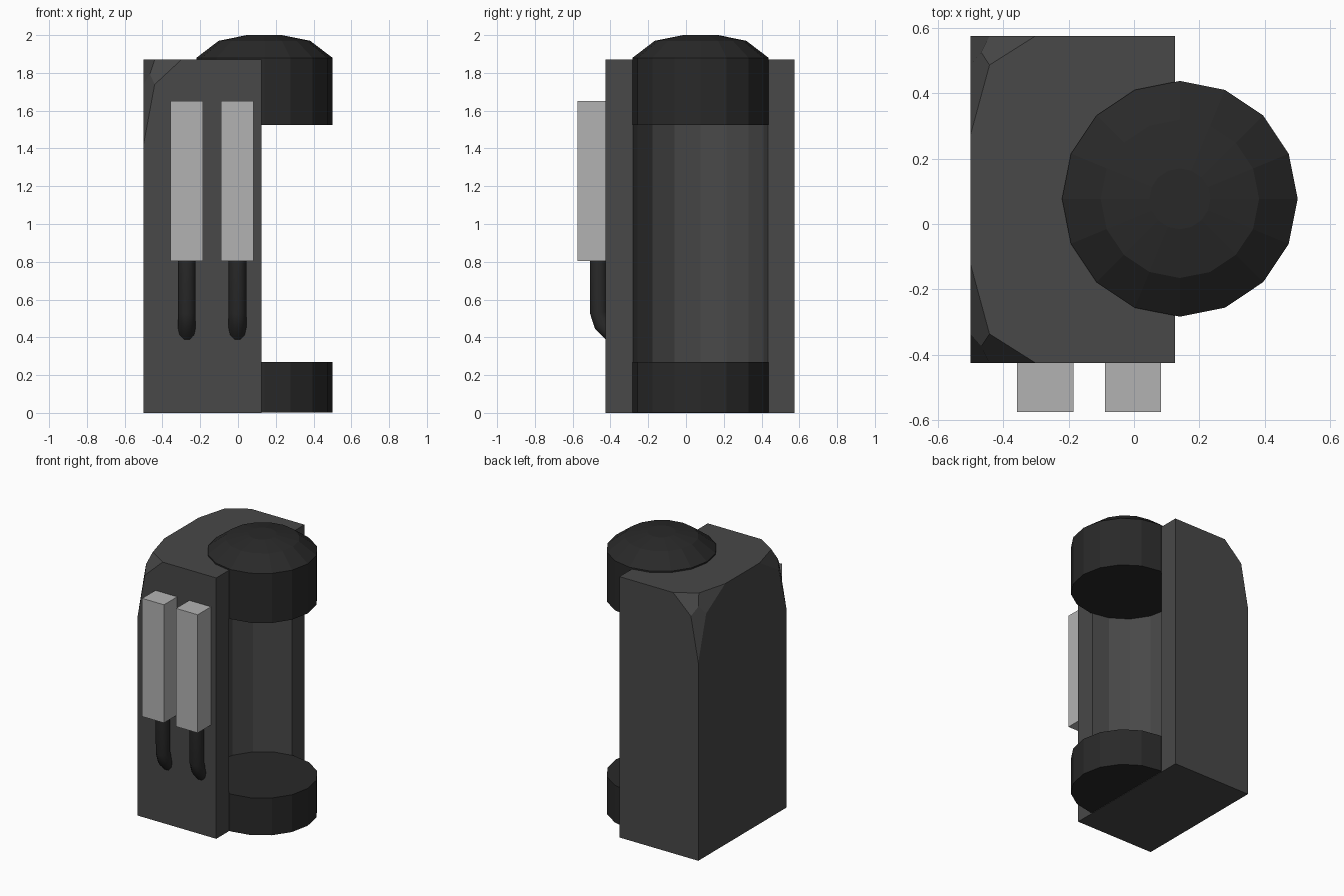
import bpy, bmesh, math
from mathutils import Vector

if "Cube" in bpy.data.objects:
    bpy.data.objects.remove(bpy.data.objects["Cube"])

CX, CY, R = 0.14, 0.077, 0.36      # axis and radius of the round canister


def material(name, v):
    m = bpy.data.materials.new(name)
    m.diffuse_color = (v, v, v, 1)
    m.use_nodes = True
    m.node_tree.nodes["Principled BSDF"].inputs["Base Color"].default_value = m.diffuse_color
    return m


GREY = material("body_grey", 0.065)
DARK = material("dark_metal", 0.022)
PALE = material("pale_grey", 0.45)


def finish(name, bm, mat):
    bmesh.ops.recalc_face_normals(bm, faces=bm.faces[:])
    me = bpy.data.meshes.new(name)
    bm.to_mesh(me)
    bm.free()
    ob = bpy.data.objects.new(name, me)
    bpy.context.collection.objects.link(ob)
    me.materials.append(mat)
    return ob


def box_bm(lo, hi):
    bm = bmesh.new()
    bmesh.ops.create_cube(bm, size=1)
    lo, hi = Vector(lo), Vector(hi)
    for v in bm.verts:
        v.co = (lo + hi) / 2 + v.co * (hi - lo)
    return bm


def lathe(name, rings, mat, n=16):
    """Capped faceted solid around the canister axis from (radius, z) rings."""
    bm = bmesh.new()
    loops = [[bm.verts.new((CX + r * math.cos(2 * math.pi * i / n),
                            CY + r * math.sin(2 * math.pi * i / n), z))
              for i in range(n)] for r, z in rings]
    for a, b in zip(loops, loops[1:]):
        for i in range(n):
            j = (i + 1) % n
            bm.faces.new((a[i], a[j], b[j], b[i]))
    bm.faces.new(loops[0])
    bm.faces.new(loops[-1])
    return finish(name, bm, mat)


# Main body: the two upper left corners are rounded with a stretched corner bevel
lo, hi = Vector((-0.5, -0.425, 0)), Vector((0.125, 0.575, 1.87))
stretch = Vector((0.2, 0.305, 0.45))
bm = box_bm([a / s for a, s in zip(lo, stretch)], [a / s for a, s in zip(hi, stretch)])
corners = [v for v in bm.verts if v.co.x < 0 and v.co.z > 1]
bmesh.ops.bevel(bm, geom=corners, offset=1, offset_type='OFFSET', segments=2,
                profile=0.5, affect='VERTICES')
bmesh.ops.scale(bm, vec=stretch, verts=bm.verts[:])
body = finish("body", bm, GREY)

# Round channel between the two caps
cutter = lathe("channel_cutter", [(R, 0.2), (R, 1.6)], GREY)
cutter.hide_render = True
cutter.hide_viewport = True
cut = body.modifiers.new("channel", 'BOOLEAN')
cut.object = cutter
cut.operation = 'DIFFERENCE'
cut.solver = 'EXACT'

# Lower cap and domed upper cap
lathe("lower_cap", [(R, 0.003), (R, 0.27)], DARK)
lathe("upper_cap", [(R, 1.525), (R, 1.88), (0.242, 1.97), (0.093, 2.0)], DARK)

# Two front boxes, each with a bent pipe running into the body
for side, x in (("left", -0.271), ("right", -0.003)):
    finish(side + "_front_box",
           box_bm((x - 0.086, -0.575, 0.805), (x + 0.086, -0.42, 1.652)), PALE)

    path = [(-0.463, 0.84), (-0.463, 0.53), (-0.443, 0.467), (-0.385, 0.412)]
    cu = bpy.data.curves.new(side + "_pipe", 'CURVE')
    cu.dimensions = '3D'
    cu.bevel_depth = 0.047
    cu.bevel_resolution = 3
    cu.use_fill_caps = True
    sp = cu.splines.new('POLY')
    sp.points.add(len(path) - 1)
    for p, (y, z) in zip(sp.points, path):
        p.co = (x, y, z, 1)
    cu.materials.append(DARK)
    bpy.context.collection.objects.link(bpy.data.objects.new(side + "_pipe", cu))
